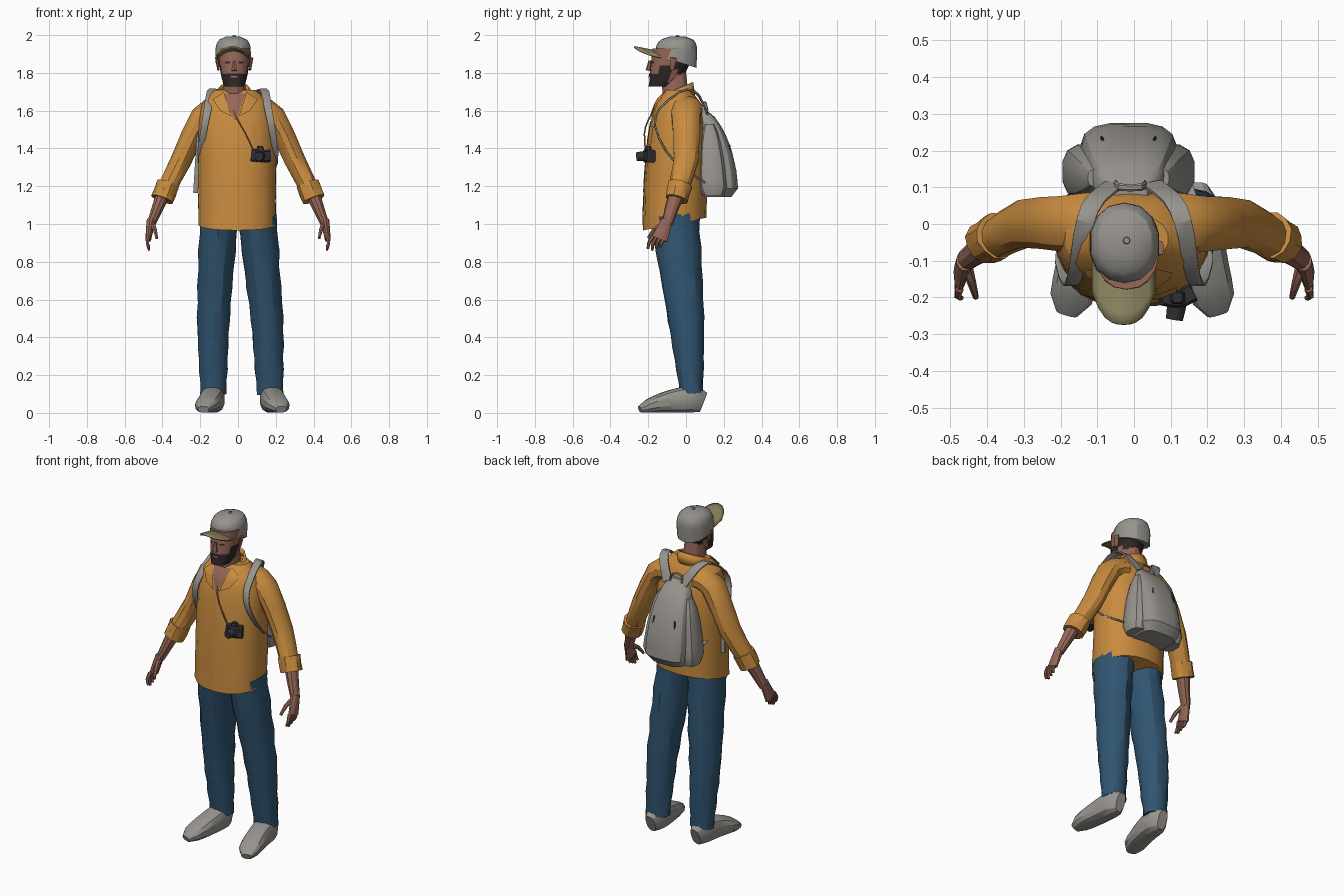
import bpy, bmesh, math, random
from mathutils import Vector
from mathutils.bvhtree import BVHTree

random.seed(4)
if "Cube" in bpy.data.objects:
    bpy.data.objects.remove(bpy.data.objects["Cube"])


def material(name, *rgb):
    mat = bpy.data.materials.new(name)
    mat.use_nodes = True
    mat.diffuse_color = (*rgb, 1)
    shader = next(node for node in mat.node_tree.nodes if node.type == "BSDF_PRINCIPLED")
    shader.inputs["Base Color"].default_value = (*rgb, 1)
    return mat


SHIRT = material("orange shirt", .58, .26, .05)
DENIM = material("blue denim", .03, .09, .165)
GREY = material("grey canvas", .31, .295, .27)
SKIN = material("skin", .3, .135, .095)
OLIVE = material("olive brim", .25, .22, .11)
HAIR = material("dark hair", .03, .02, .02)
BLACK = material("black plastic", .03, .03, .035)
CORD = material("tan cord", .3, .17, .06)
ALONG_X, ALONG_Y, ALONG_Z = Vector((1, 0, 0)), Vector((0, 1, 0)), Vector((0, 0, 1))


def finish(name, bm, mats, rule=None):
    bmesh.ops.recalc_face_normals(bm, faces=bm.faces)
    if rule:
        for face in bm.faces:
            face.material_index = rule(face.calc_center_median())
    mesh = bpy.data.meshes.new(name)
    bm.to_mesh(mesh)
    bm.free()
    part = bpy.data.objects.new(name, mesh)
    bpy.context.collection.objects.link(part)
    for mat in mats:
        mesh.materials.append(mat)
    bpy.ops.object.select_all(action="DESELECT")
    part.select_set(True)
    bpy.context.view_layer.objects.active = part
    bpy.ops.object.shade_smooth_by_angle(angle=math.radians(28))
    return part


def loft(name, ring, *mats, steps=8, sides=12, power=2, along=None, jitter=0, rule=None, keep=None):
    """Skin the rings ring(t) = centre, width, depth, slope; 'along' sets them square to their path."""
    bm = bmesh.new()
    rings = [ring(i / steps) for i in range(steps + 1)]
    centres = [Vector(r[0]) for r in rings]
    loops = []
    for i, (_, width, depth, slope) in enumerate(rings):
        across, deep = ALONG_X, Vector((0, 1, slope))
        if along:
            path = (centres[min(i + 1, steps)] - centres[max(i - 1, 0)]).normalized()
            deep = (along - path * along.dot(path)).normalized()
            across = deep.cross(path)
        loop = []
        for k in range(sides):
            angle = math.tau * (k + .5) / sides
            c, s = [math.copysign(abs(w) ** (2 / power), w) for w in (math.cos(angle), math.sin(angle))]
            offset = across * c * width + deep * s * depth
            loop.append(bm.verts.new(centres[i] + offset * (1 + random.uniform(-jitter, jitter))))
        loops.append(loop)
    for low, high in zip(loops, loops[1:]):
        for k in range(sides):
            j = (k + 1) % sides
            bm.faces.new((low[k], low[j], high[j], high[k]))
    if keep:
        drop = [face for face in bm.faces if not keep(face.calc_center_median())]
        bmesh.ops.delete(bm, geom=drop, context="FACES")
    else:
        bm.faces.new(loops[0])
        bm.faces.new(loops[-1])
    return finish(name, bm, mats, rule)


def limb(name, points, start, end, mat, side=1, spread=0, folds=0, steps=6, along=ALONG_Y, **options):
    """Tapering tube on a smooth path; start and end are (width, depth)."""
    points = [Vector((side * x + spread * max(1 - z, 0), y, z)) for x, y, z in points]
    start, end = Vector(start), Vector(end)

    def ring(t):
        spot = t * (len(points) - 1)
        i = min(int(spot), len(points) - 2)
        f = spot - i
        a, b = points[i], points[i + 1]
        before = points[i - 1] if i else a * 2 - b
        after = points[i + 2] if i + 2 < len(points) else b * 2 - a
        bend = (b - before) * f + (before * 2 - a * 5 + b * 4 - after) * f ** 2
        bend += (a * 3 - before - b * 3 + after) * f ** 3
        size = start.lerp(end, t) * (1 + folds * math.cos(math.pi * t * steps))
        return a + bend / 2, size.x, size.y, 0

    return loft(name, ring, mat, steps=steps, along=along, **options)


def patch(name, target, mat, corners, lift=.004, cuts=6):
    """Thin plate, given by four (x, z) corners, laid on the front of a part."""
    bm = bmesh.new()
    tree = BVHTree.FromPolygons([v.co for v in target.data.vertices],
                                [p.vertices[:] for p in target.data.polygons])
    a, b, c, d = [Vector(corner) for corner in corners]
    rows = []
    for i in range(cuts + 1):
        row = []
        for j in range(cuts + 1):
            x, z = a.lerp(b, i / cuts).lerp(d.lerp(c, i / cuts), j / cuts)
            hit = tree.ray_cast(Vector((x, -1, z)), ALONG_Y)[0]
            row.append(bm.verts.new((x, (hit.y if hit else -.1) - lift, z)))
        rows.append(row)
    sheet(bm, rows)
    return finish(name, bm, [mat])


def sheet(bm, rows):
    for low, high in zip(rows, rows[1:]):
        for j in range(len(low) - 1):
            bm.faces.new((low[j], low[j + 1], high[j + 1], high[j]))


def bar(name, target, mat, x, z, width, height, lift=.004):
    w, h = width / 2, height / 2
    patch(name, target, mat, [(x - w, z + h), (x + w, z + h), (x + w, z - h), (x - w, z - h)], lift)


SIDES = ((-1, "right"), (1, "left"))

# Trousers and shoes; the left foot stands a little wider
for side, label in SIDES:
    spread = .045 if side > 0 else 0

    def shoe(t):
        t = .02 + .96 * t
        round_end = (1 - (2 * t - 1) ** 6) ** .5
        height = .075 * (1 - .7 * t * t) * round_end ** .4
        return (side * (.13 + .055 * t * t) + spread, .1 - .35 * t, height), .064 * round_end, height, 0

    loft(label + "_shoe", shoe, GREY, along=ALONG_Z, power=2.6)
    limb(label + "_trouser_leg", [(.13, .03, .1), (.13, 0, .5), (.1, -.06, 1.04)], (.07, .06), (.105, .13),
         DENIM, side, spread, folds=.025, steps=12, sides=14, jitter=.02)


# Shirt body, its hem dipping at the front
def body(t):
    t *= .985
    centre = (-.005 - .01 * t ** 4, -.06 + .02 * t, 1 + .72 * t)
    return centre, .208 * (1 - t ** 8) ** .3, .168 * (1 - t ** 3) ** .3, .2 * (1 - t) ** 3


torso = loft("shirt_body", body, SHIRT, steps=12, sides=18, power=2.25, jitter=.008)
patch("chest_skin", torso, SKIN, [(-.08, 1.69), (.04, 1.69), (-.01, 1.55), (-.02, 1.55)])
bar("button_placket", torso, SHIRT, -.02, 1.27, .03, .55)
bar("chest_pocket", torso, SHIRT, .08, 1.47, .07, .1, lift=.006)
for side, label in SIDES:
    flap = [(.06, 1.7), (.12, 1.66), (.08, 1.6), (.02, 1.57)]
    patch(label + "_collar_flap", torso, SHIRT, [(side * x - .015, z) for x, z in flap], lift=.012)
collar = loft("collar_band", lambda t: ((-.02, -.05, 1.665 + .05 * t), .105 - .02 * t, .1 - .01 * t, .2 + .2 * t),
              SHIRT, steps=1, sides=16, keep=lambda c: c.y > -.11 or abs(c.x + .02) > .05)
collar.modifiers.new("thickness", "SOLIDIFY").thickness = .01

# Sleeves, rolled cuffs, forearms and hands
for side, label in SIDES:
    limb(label + "_sleeve", [(.1, 0, 1.61), (.19, 0, 1.57), (.3, 0, 1.34), (.39, -.05, 1.16)],
         (.07, .09), (.05, .055), SHIRT, side, jitter=.025)
    limb(label + "_cuff", [(.37, -.03, 1.21), (.4, -.05, 1.13)], (.062, .065), (.062, .06),
         SHIRT, side, steps=2, jitter=.05)
    limb(label + "_forearm", [(.39, -.04, 1.18), (.42, -.07, 1.1), (.46, -.1, 1)], (.042, .046), (.024, .03),
         SKIN, side, sides=10)
    limb(label + "_palm", [(.46, -.1, 1.02), (.475, -.14, .92)], (.024, .03), (.016, .045), SKIN, side, steps=2)
    limb(label + "_thumb", [(.455, -.115, 1), (.44, -.165, .97), (.43, -.2, .925)], (.015, .018), (.008, .008),
         SKIN, side, sides=6, steps=4)
    for i in range(4):
        y, tip = -.11 - .022 * i, .86 + .01 * abs(i - 2)
        limb(label + "_finger", [(.475, y, .935), (.48, y - .02, .9), (.47, y - .025, tip)],
             (.012, .012), (.007, .007), SKIN, side, sides=6, steps=4)

# Head with beard and hair coloured by position
HEAD_X = -.02


def skull(t):
    radius = .087 * (t + .06) ** .2
    return (HEAD_X, -.135 + .07 * t ** .6, 1.728 + .2 * t), radius, radius * 1.28, 0


def head_colour(c):
    hair = c.y > -.055 and c.z > 1.785
    beard = c.y < -.085 and c.z < 1.785
    sideburn = -.15 < c.y < -.085 and c.z < 1.83
    return int(hair or beard or sideburn)


limb("neck", [(HEAD_X, -.045, 1.6), (HEAD_X, -.07, 1.82)], (.07, .07), (.057, .07), SKIN, steps=3)
head = loft("head", skull, SKIN, HAIR, steps=9, sides=18, power=2.2, rule=head_colour)
limb("nose", [(HEAD_X, -.19, 1.865), (HEAD_X, -.2, 1.812)], (.008, .008), (.017, .014), SKIN, sides=6, steps=2)
bar("moustache", head, HAIR, HEAD_X, 1.79, .075, .014)
bar("mouth", head, OLIVE, HEAD_X, 1.779, .035, .008, lift=.006)
for side, label in SIDES:
    bar(label + "_eye", head, HAIR, HEAD_X + side * .036, 1.855, .026, .008)
    limb(label + "_ear", [(HEAD_X + side * .083, -.075, 1.815), (HEAD_X + side * .092, -.065, 1.88)],
         (.007, .012), (.01, .02), SKIN, sides=8, steps=2)


# Cap crown, button and curved brim
def crown(t):
    t *= .98
    dome = (1 - t ** 5) ** .4
    return (HEAD_X - .006, -.055 + .01 * t, 1.862 + .133 * t), .096 * dome, .11 * dome, -.32 * (1 - t) ** 2


loft("cap_crown", crown, GREY, sides=14, power=2.15)
limb("cap_button", [(HEAD_X, -.045, 1.985), (HEAD_X, -.045, 2)], (.012, .012), (.008, .008), GREY, steps=1)
brim = bmesh.new()
rows = []
for i in range(11):
    across = i / 5 - 1
    root, tip = -.15 + .075 * across ** 2, -.273 + .085 * abs(across) ** 3
    rows.append([brim.verts.new((HEAD_X - .008 + .086 * across, root + (tip - root) * f,
                                 1.918 + .024 * f - .045 * across ** 2)) for f in (0, .25, .5, .75, 1)])
sheet(brim, rows)
finish("cap_brim", brim, [OLIVE]).modifiers.new("thickness", "SOLIDIFY").thickness = .008

# Backpack with side pockets, zips and straps
PACK_X = -.015


def pack(t):
    t *= .98
    bevel = min(1, .82 + 3 * t)
    depth = .105 * (1 - t * t) ** .6 * bevel
    return (PACK_X, .068 + depth, 1.142 + .48 * t), .135 * (1 - t * t) ** .3 * bevel, depth, 0


loft("backpack_body", pack, GREY, steps=10, sides=16, power=3.2, jitter=.008)
for side, label in SIDES:
    def pocket(t):
        dome = (1 - (.95 * t) ** 2) ** .5 * min(1, .75 + 2 * t)
        return (PACK_X + side * (.12 - .03 * t), .145 - .02 * t, 1.15 + .38 * t), .066 * dome, .076 * dome, 0

    loft(label + "_pack_pocket", pocket, GREY, power=2.6)
    limb(label + "_shoulder_strap", [(.05, .11, 1.59), (.11, .06, 1.69), (.14, -.02, 1.705), (.16, -.14, 1.61),
                                     (.18, -.16, 1.5), (.2, -.07, 1.34), (.15, .1, 1.22)],
         (.006, .03), (.005, .012), GREY, side, along=ALONG_X, steps=14, sides=8, power=4)
    limb(label + "_pack_zip", [(PACK_X + side * .09, .26, 1.2), (PACK_X + side * .07, .23, 1.42)],
         (.004, .004), (.004, .004), BLACK, sides=6, steps=2)
limb("pack_top_handle", [(-.05, .11, 1.6), (-.04, .1, 1.64), (.02, .1, 1.64), (.03, .11, 1.6)],
     (.005, .01), (.005, .01), GREY, along=ALONG_Y, sides=6)
limb("hanging_strap", [(-.205, -.06, 1.5), (-.225, -.04, 1.165)], (.012, .006), (.013, .006),
     GREY, sides=8, power=4)

# Camera on its neck cord
limb("camera_body", [(.075, -.195, 1.365), (.12, -.203, 1.36), (.162, -.185, 1.36)], (.034, .026), (.034, .026),
     BLACK, sides=8, power=6)
limb("camera_viewfinder", [(.118, -.2, 1.38), (.118, -.2, 1.413)], (.026, .022), (.014, .014),
     BLACK, sides=8, power=4, steps=1)
limb("camera_lens", [(.118, -.21, 1.36), (.11, -.26, 1.357)], (.028, .028), (.024, .024),
     BLACK, along=ALONG_Z, steps=2)
limb("camera_cord", [(-.055, -.13, 1.665), (0, -.2, 1.55), (.04, -.22, 1.48), (.08, -.215, 1.395)],
     (.004, .004), (.004, .004), CORD, sides=6)
